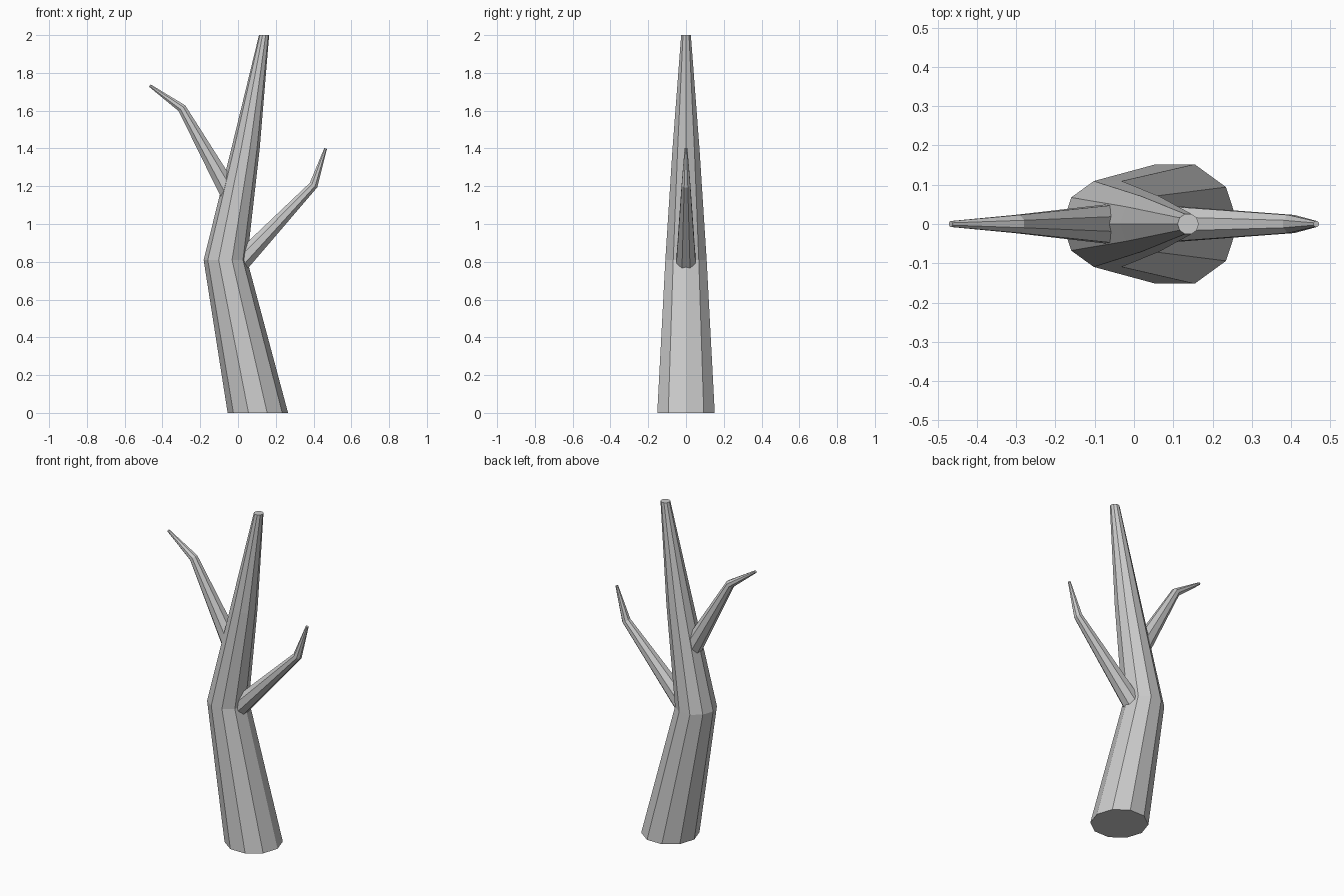
import bpy, bmesh, math
from mathutils import Vector

if "Cube" in bpy.data.objects:
    bpy.data.objects.remove(bpy.data.objects["Cube"])


def limb(name, stations, sides, phase=0.0, level=False):
    """Tapered faceted tube through (x, z, radius) stations in the y = 0 plane."""
    pts = [Vector((x, 0, z)) for x, z, r in stations]
    bm = bmesh.new()
    rings = []
    for i, p in enumerate(pts):
        # ring normal: bisector of neighbouring segments, or straight up
        n = Vector((0, 0, 0))
        if i > 0:
            n += (p - pts[i - 1]).normalized()
        if i < len(pts) - 1:
            n += (pts[i + 1] - p).normalized()
        n = Vector((0, 0, 1)) if level else n.normalized()
        u = Vector((n.z, 0, -n.x))
        v = Vector((0, 1, 0))
        r = stations[i][2]
        angles = [phase + 2 * math.pi * k / sides for k in range(sides)]
        rings.append([bm.verts.new(p + r * (math.cos(a) * u + math.sin(a) * v))
                      for a in angles])
    for a, b in zip(rings, rings[1:]):
        for k in range(sides):
            j = (k + 1) % sides
            bm.faces.new((a[k], a[j], b[j], b[k]))
    bm.faces.new(rings[0][::-1])
    bm.faces.new(rings[-1])
    bmesh.ops.recalc_face_normals(bm, faces=bm.faces[:])
    mesh = bpy.data.meshes.new(name)
    bm.to_mesh(mesh)
    bm.free()
    obj = bpy.data.objects.new(name, mesh)
    bpy.context.collection.objects.link(obj)
    return obj


# Bent trunk with level rings
limb("trunk", [(0.105, 0, 0.16), (-0.067, 0.81, 0.115),
               (0.04, 1.4, 0.075), (0.138, 2.0, 0.027)], 10, level=True)

# Two side branches, each kinked once near the tip
limb("right_branch", [(0.01, 0.795, 0.056), (0.40, 1.206, 0.025),
                      (0.464, 1.4, 0.008)], 8, math.pi / 8)
limb("left_branch", [(-0.045, 1.165, 0.055), (-0.297, 1.613, 0.025),
                     (-0.467, 1.733, 0.008)], 8, math.pi / 8)
